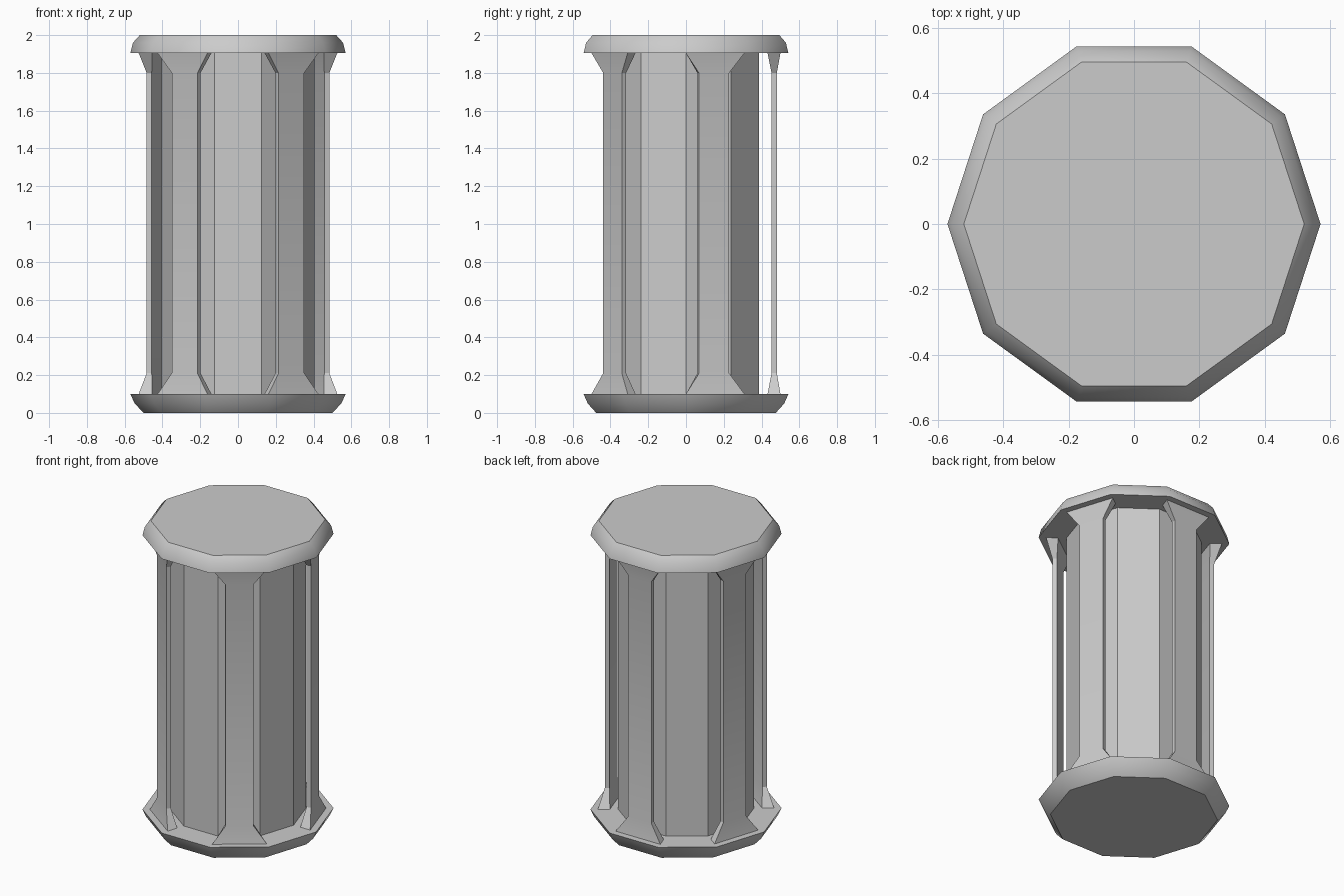
import bpy
import math

if "Cube" in bpy.data.objects:
    bpy.data.objects.remove(bpy.data.objects["Cube"])

SIDES = 10
STEP = 2 * math.pi / SIDES


def make_object(name, verts, faces, smooth_angle=None):
    mesh = bpy.data.meshes.new(name)
    mesh.from_pydata(verts, [], faces)
    mesh.update()
    ob = bpy.data.objects.new(name, mesh)
    bpy.context.collection.objects.link(ob)
    if smooth_angle:
        bpy.ops.object.select_all(action='DESELECT')
        ob.select_set(True)
        bpy.context.view_layer.objects.active = ob
        bpy.ops.object.shade_smooth_by_angle(angle=math.radians(smooth_angle))
    return ob


def loft(name, rings, smooth_angle=None):
    """Closed solid through a stack of equal-length rings, bottom to top."""
    n = len(rings[0])
    verts = [v for ring in rings for v in ring]
    faces = [tuple(reversed(range(n))), tuple(range(len(verts) - n, len(verts)))]
    for k in range(len(rings) - 1):
        for i in range(n):
            j = (i + 1) % n
            faces.append((k * n + i, k * n + j, (k + 1) * n + j, (k + 1) * n + i))
    return make_object(name, verts, faces, smooth_angle)


def decagon(radius, z):
    return [(radius * math.cos(i * STEP), radius * math.sin(i * STEP), z)
            for i in range(SIDES)]


# Bevelled end caps
loft("bottom_cap", [decagon(r, z) for r, z in
                    ((0.50, 0), (0.547, 0.05), (0.57, 0.10))], 38)
loft("top_cap", [decagon(r, z) for r, z in
                 ((0.57, 1.905), (0.556, 1.96), (0.52, 2.0))], 38)

# Faceted inner core
loft("core", [decagon(0.405, 0.09), decagon(0.405, 1.915)])

# Thin outer slats on every other side, flaring into the caps.
# Each level: z, inner distance, outer distance, inner and outer half width
levels = ((0.10, 0.432, 0.50, 0.14, 0.163),
          (0.21, 0.453, 0.481, 0.084, 0.084),
          (1.80, 0.453, 0.481, 0.084, 0.084),
          (1.905, 0.432, 0.50, 0.14, 0.163))
for n in range(5):
    a = math.radians(18 + 72 * n)
    c, s = math.cos(a), math.sin(a)
    rings = []
    for z, r_in, r_out, w_in, w_out in levels:
        section = ((r_in, -w_in), (r_out, -w_out), (r_out, w_out), (r_in, w_in))
        rings.append([(r * c - w * s, r * s + w * c, z) for r, w in section])
    loft(f"slat_{n + 1}", rings, 30)
